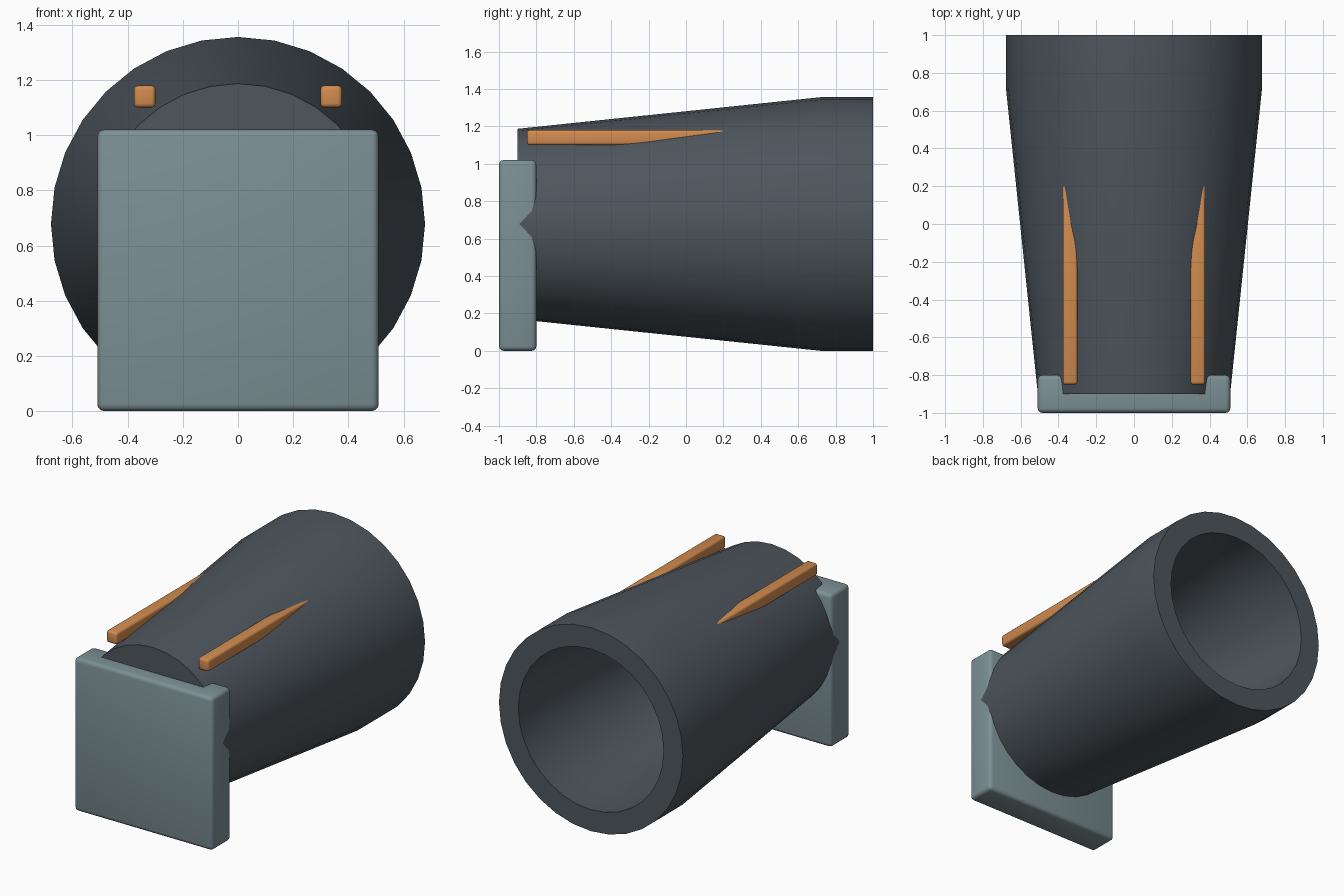
import bpy, bmesh, math
from mathutils import Vector

cube = bpy.data.objects.get("Cube")
if cube:
    bpy.data.objects.remove(cube, do_unlink=True)


def material(name, rgb):
    m = bpy.data.materials.new(name)
    m.use_nodes = True
    m.diffuse_color = (*rgb, 1)
    m.node_tree.nodes["Principled BSDF"].inputs["Base Color"].default_value = (*rgb, 1)
    return m


DARK = material("dark_grey", (0.075, 0.093, 0.110))
TEAL = material("grey_teal", (0.200, 0.280, 0.300))
ORANGE = material("orange", (0.640, 0.260, 0.080))


def finish(bm, name, mat):
    bmesh.ops.recalc_face_normals(bm, faces=bm.faces)
    mesh = bpy.data.meshes.new(name)
    bm.to_mesh(mesh)
    bm.free()
    mesh.materials.append(mat)
    obj = bpy.data.objects.new(name, mesh)
    bpy.context.collection.objects.link(obj)
    bpy.ops.object.select_all(action='DESELECT')
    obj.select_set(True)
    bpy.context.view_layer.objects.active = obj
    bpy.ops.object.shade_smooth_by_angle(angle=math.radians(35))
    return obj


def rounded_box(name, low, high, radius, mat):
    low, high = Vector(low), Vector(high)
    bm = bmesh.new()
    bmesh.ops.create_cube(bm, size=1)
    for v in bm.verts:
        v.co = (low + high) / 2 + v.co * (high - low)
    bmesh.ops.bevel(bm, geom=bm.edges[:], offset=radius, segments=3,
                    profile=0.5, affect='EDGES')
    return finish(bm, name, mat)


# Tapered hollow barrel, open at the back and capped at the front
AXIS_Z = 0.678
profile = [(0, -0.9), (0.509, -0.9), (0.678, 0.72), (0.678, 1.0),
           (0.535, 1.0), (0.535, 0.72), (0.38, -0.75), (0, -0.75)]
bm = bmesh.new()
verts = [bm.verts.new((0, y, AXIS_Z + r)) for r, y in profile]
edges = [bm.edges.new(pair) for pair in zip(verts, verts[1:])]
bmesh.ops.spin(bm, geom=verts + edges, cent=(0, 0, AXIS_Z), axis=(0, 1, 0),
               angle=math.tau, steps=32)
bmesh.ops.remove_doubles(bm, verts=bm.verts, dist=0.0005)
finish(bm, "barrel", DARK)

# Square plate across the narrow end
rounded_box("front_plate", (-0.51, -1.0, 0), (0.51, -0.8, 1.02), 0.025, TEAL)

# Pair of rails sinking into the top of the barrel
for side, x in (("left", 0.338), ("right", -0.338)):
    rounded_box(side + "_rail", (x - 0.039, -0.85, 1.10),
                (x + 0.039, 0.28, 1.18), 0.015, ORANGE)
